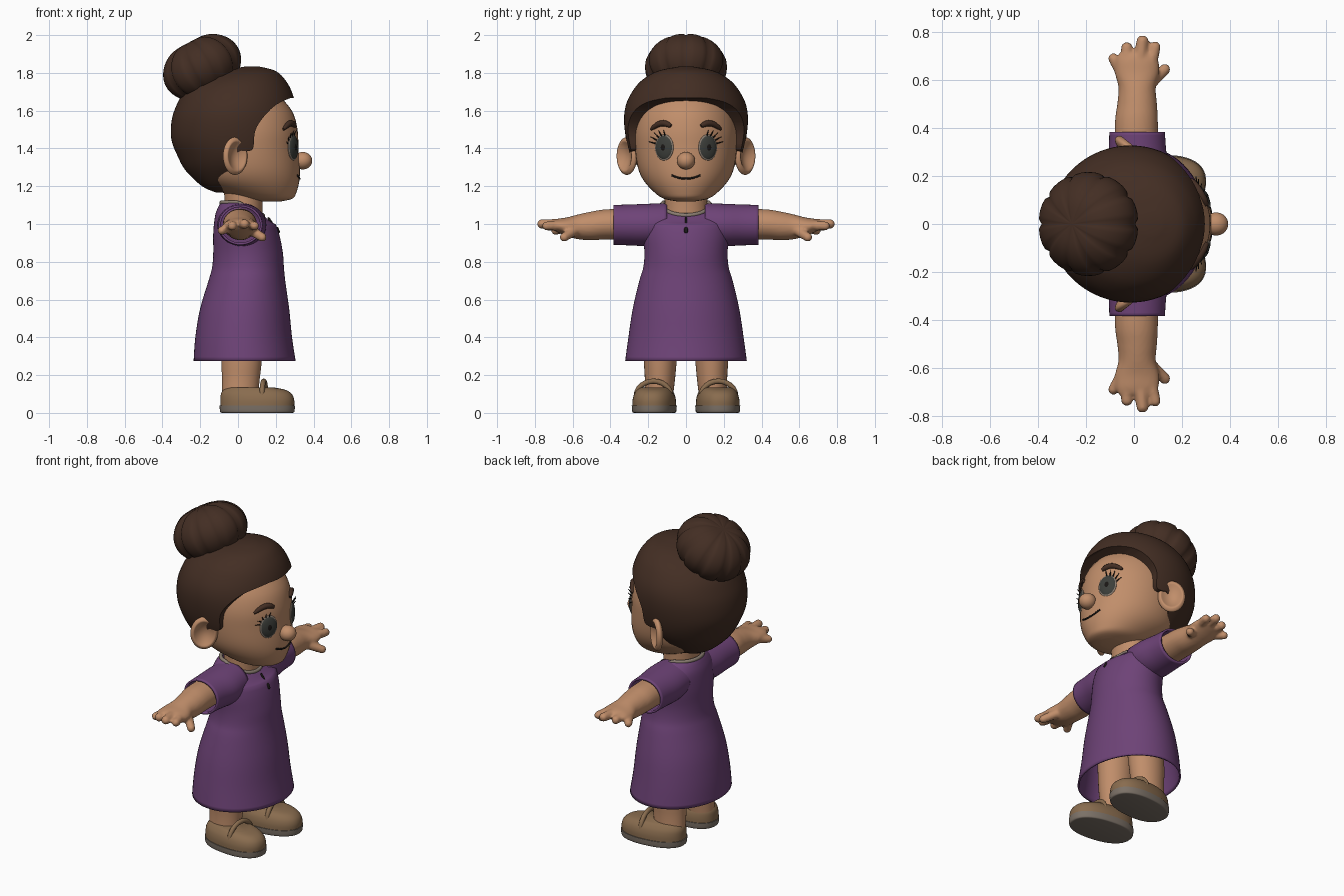
import bpy, bmesh, math
from mathutils import Vector, Matrix
from mathutils.bvhtree import BVHTree

if "Cube" in bpy.data.objects:
    bpy.data.objects.remove(bpy.data.objects["Cube"])


def material(name, *rgb):
    m = bpy.data.materials.new(name)
    m.use_nodes = True
    m.diffuse_color = (*rgb, 1)
    m.node_tree.nodes["Principled BSDF"].inputs["Base Color"].default_value = (*rgb, 1)
    return m


skin = material("warm skin", .53, .27, .145)
hair_brown = material("dark brown hair", .056, .027, .017)
purple = material("purple cloth", .155, .056, .185)
tan = material("tan leather", .25, .15, .077)
sole_grey = material("grey sole", .2, .165, .135)
collar_grey = material("grey collar", .25, .2, .16)
iris_grey = material("dark grey iris", .045, .048, .042)
black = material("near black", .01, .008, .007)


def finish(name, bm, mat, angle=50):
    bmesh.ops.recalc_face_normals(bm, faces=bm.faces)
    me = bpy.data.meshes.new(name)
    bm.to_mesh(me)
    bm.free()
    me.materials.append(mat)
    me.shade_smooth()
    me.set_sharp_from_angle(angle=math.radians(angle))
    ob = bpy.data.objects.new(name, me)
    bpy.context.collection.objects.link(ob)
    return ob


def apply_modifiers(ob):
    bpy.context.view_layer.objects.active = ob
    for mod in list(ob.modifiers):
        bpy.ops.object.modifier_apply(modifier=mod.name)


def spline(rows, steps):
    pts = [Vector(r) for r in rows]
    pts = [pts[0]] + pts + [pts[-1]]
    out = []
    for a, b, c, d in zip(pts, pts[1:], pts[2:], pts[3:]):
        for i in range(steps):
            t = i / steps
            out.append((b * 2 + (c - a) * t + (a * 2 - b * 5 + c * 4 - d) * t * t
                        + (b * 3 - a - c * 3 + d) * t ** 3) / 2)
    return out + [pts[-1]]


def loft(bm, rows, axis="z", seg=48, steps=4, power=2, caps=True):
    """Rows are (position, centre a, centre b, radius a, radius b)."""
    rings = []
    for t, ca, cb, ra, rb in spline(rows, steps):
        ring = []
        for i in range(seg):
            c, s = math.cos(math.tau * i / seg), math.sin(math.tau * i / seg)
            a = ca + ra * math.copysign(abs(c) ** (2 / power), c)
            b = cb + rb * math.copysign(abs(s) ** (2 / power), s)
            ring.append(bm.verts.new((a, b, t) if axis == "z" else (a, t, b)))
        rings.append(ring)
    for low, high in zip(rings, rings[1:]):
        for i in range(seg):
            j = (i + 1) % seg
            bm.faces.new((low[i], low[j], high[j], high[i]))
    if caps:
        bm.faces.new(rings[0])
        bm.faces.new(rings[-1])
    return bm


def capsule(bm, p, q, r, taper=1.0):
    p, d = Vector(p), Vector(q) - Vector(p)
    vs = bmesh.ops.create_uvsphere(bm, u_segments=16, v_segments=10, radius=r)["verts"]
    rot = d.to_track_quat("Z", "Y")
    for v in vs:
        if v.co.z > .001 * r:
            v.co = v.co * taper + Vector((0, 0, d.length))
        v.co = rot @ v.co + p


def ellipsoid(name, centre, radii, mat, rot=Matrix.Identity(3), shape=None):
    bm = bmesh.new()
    bmesh.ops.create_uvsphere(bm, u_segments=60, v_segments=28, radius=1)
    for v in bm.verts:
        p = shape(v.co.copy()) if shape else v.co
        v.co = rot @ Vector(a * b for a, b in zip(p, radii)) + Vector(centre)
    return finish(name, bm, mat, 80)


def tube(name, pts, r, mat, cyclic=False, radii=None):
    cu = bpy.data.curves.new(name, "CURVE")
    cu.dimensions = "3D"
    cu.bevel_depth, cu.bevel_resolution, cu.use_fill_caps = r, 4, True
    sp = cu.splines.new("POLY")
    sp.points.add(len(pts) - 1)
    for i, p in enumerate(pts):
        sp.points[i].co = (*p, 1)
        sp.points[i].radius = radii[i] if radii else 1
    sp.use_cyclic_u, sp.use_smooth = cyclic, True
    cu.materials.append(mat)
    ob = bpy.data.objects.new(name, cu)
    bpy.context.collection.objects.link(ob)
    return ob


# Head and neck
head = finish("head", loft(bmesh.new(), [
    (1.12, .17, 0, .06, .05), (1.135, .15, 0, .14, .12), (1.17, .11, 0, .2, .17),
    (1.23, .06, 0, .265, .224), (1.3, .04, 0, .287, .255), (1.4, .03, 0, .29, .27),
    (1.5, .02, 0, .295, .272), (1.6, 0, 0, .285, .25), (1.7, -.02, 0, .22, .2)]), skin, 80)
finish("neck", loft(bmesh.new(), [(.97, .03, 0, .1, .12), (1.1, .03, 0, .1, .112),
                                  (1.26, .03, 0, .11, .12)]), skin)
tree = BVHTree.FromPolygons([v.co for v in head.data.vertices],
                            [p.vertices for p in head.data.polygons])


def on_face(y, z, lift=0.0):
    hit, normal, *_ = tree.ray_cast(Vector((2, y, z)), Vector((-1, 0, 0)))
    return hit + normal * lift, normal


# Hair cap, cut open along the hairline
hair = finish("hair_cap", loft(bmesh.new(), [
    (1.168, -.08, 0, .04, .06), (1.2, -.085, 0, .105, .14), (1.28, -.03, 0, .245, .235),
    (1.36, -.01, 0, .31, .29), (1.45, -.015, 0, .338, .317), (1.55, -.015, 0, .336, .328),
    (1.63, -.01, 0, .315, .318), (1.7, 0, 0, .285, .285), (1.76, .02, 0, .232, .235),
    (1.81, .055, 0, .145, .15), (1.833, .075, 0, .04, .04)], seg=64), hair_brown)
hairline = [(.28, 1.668), (.2, 1.63), (.13, 1.56), (.09, 1.49), (.08, 1.4), (.045, 1.385),
            (0, 1.38), (-.05, 1.28), (-.075, 1.18), (-.075, 1.05)]
outline = [(.6, 1.668)] + [tuple(p) for p in spline(hairline, 3)] + [(.6, 1.05)]
bm = bmesh.new()
sides = [[bm.verts.new((x, y, z)) for x, z in outline] for y in (-.6, .6)]
for side in sides:
    bm.faces.new(side)
for i in range(len(outline)):
    bm.faces.new((sides[0][i - 1], sides[0][i], sides[1][i], sides[1][i - 1]))
cutter = finish("hairline_cutter", bm, hair_brown)
cut = hair.modifiers.new("hairline", "BOOLEAN")
cut.operation, cut.solver, cut.object = "DIFFERENCE", "EXACT", cutter
apply_modifiers(hair)
bpy.data.objects.remove(cutter)
hair.data.set_sharp_from_angle(angle=math.radians(50))


# Bun with radial grooves
def groove(p):
    a = math.atan2(p.y, p.x)
    dip = (1 - abs(math.sin(a * 5))) ** 3 * math.hypot(p.x, p.y)
    return p * (1 - .07 * dip) - Vector((0, 0, .1 * max(0, p.z) ** 12))


ellipsoid("hair_bun", (-.19, 0, 1.83), (.22, .217, .165), hair_brown,
          Matrix.Rotation(math.radians(-28), 3, "Y"), groove)

# Nose and mouth
ellipsoid("nose", (.343, 0, 1.335), (.05, .048, .046), skin)
mouth = [on_face(.075 * t / 6, 1.24 + .018 * (t / 6) ** 2, .001)[0] for t in range(-6, 7)]
tube("mouth", mouth, .005, black)


# Ear bowl: the outer side is pressed in behind a rim
def bowl(p):
    r = math.hypot(p.y, p.z)
    if p.x > 0 and r < .8:
        p.x -= 1.3 * (1 - (r / .8) ** 2)
    return p


for s, side in ((1, "left"), (-1, "right")):
    # Eye, brow, lashes and ear
    spot, normal = on_face(s * .115, 1.405)
    turn = normal.to_track_quat("X", "Z").to_matrix()
    ellipsoid(side + "_eye_white", spot, (.011, .055, .069), collar_grey, turn)
    ellipsoid(side + "_iris", spot, (.017, .051, .064), iris_grey, turn)
    ellipsoid(side + "_pupil", spot + normal * .002, (.017, .024, .032), black, turn)
    brow = [on_face(s * (.078 + .105 * t / 8), 1.508 + .028 * math.sin(math.pi * (t + 1) / 9)
                    - .001 * t, .004)[0] for t in range(9)]
    tube(side + "_brow", brow, .016, hair_brown, radii=[.6, .9, 1, 1, 1, .95, .85, .7, .4])
    bm = bmesh.new()
    for degrees in (20, 38, 56, 74, 95):
        a = math.radians(degrees)
        y, z = s * math.cos(a), math.sin(a)
        capsule(bm, on_face(s * .115 + y * .051, 1.405 + z * .064, .002)[0],
                on_face(s * .115 + y * .072, 1.405 + z * .09, .022)[0], .004, .4)
    finish(side + "_lashes", bm, black)
    ellipsoid(side + "_ear", (-.015, s * .313, 1.36), (.032, .078, .1), skin,
              Matrix.Rotation(s * math.radians(52), 3, "Z"), bowl)

    # Sleeve
    bm = loft(bmesh.new(), [(.1, .02, 1.0, .125, .11), (.2, .02, .995, .13, .112),
                            (.3, .015, .995, .12, .108), (.385, .013, .995, .116, .106)],
              axis="y", caps=False)
    for v in bm.verts:
        v.co.y *= s
    sleeve = finish(side + "_sleeve", bm, purple)
    sleeve.modifiers.new("cloth", "SOLIDIFY").thickness = .012

    # Arm and hand, fused into one skin
    bm = loft(bmesh.new(), [
        (.25, .01, 1.0, .09, .082), (.42, .01, .998, .09, .08), (.5, .013, .99, .083, .076),
        (.57, .013, .985, .078, .066), (.63, .013, .985, .093, .05),
        (.68, .013, .992, .09, .036), (.71, .013, .995, .08, .024)], axis="y", seg=32)
    for p, q, r in (((-.05, .63, .98), (-.085, .69, .965), .026),
                    ((-.03, .67, .993), (-.03, .735, .99), .028),
                    ((.025, .68, .998), (.035, .762, 1.0), .029),
                    ((.07, .67, .992), (.088, .738, .99), .027),
                    ((.07, .59, .965), (.128, .645, .93), .027)):
        capsule(bm, p, q, r, .9)
    for v in bm.verts:
        v.co.y *= s
    arm = finish(side + "_arm", bm, skin)
    fuse = arm.modifiers.new("fuse", "REMESH")
    fuse.mode, fuse.voxel_size, fuse.use_smooth_shade = "VOXEL", .008, True
    arm.modifiers.new("soften", "SMOOTH").iterations = 4
    apply_modifiers(arm)

    # Leg
    finish(side + "_leg", loft(bmesh.new(), [
        (.08, .01, s * .145, .095, .075), (.18, .015, s * .138, .1, .08),
        (.3, .02, s * .135, .108, .088), (.6, .03, s * .12, .12, .1)]), skin)

    # Shoe: sole, upper and strap, toes turned slightly out
    sole = loft(bmesh.new(), [(0, 0, 0, .185, .105), (.006, 0, 0, .197, .114),
                              (.04, 0, 0, .2, .117)], power=2.3)
    upper = loft(bmesh.new(), [(.036, 0, 0, .196, .113), (.07, 0, 0, .196, .112),
                               (.1, -.005, 0, .188, .104), (.122, -.015, 0, .165, .09),
                               (.134, -.035, 0, .125, .078)], power=2.3)
    strap = tube(side + "_shoe_strap", [
        (.035, .092 * math.cos(math.pi * i / 12), .09 + .078 * math.sin(math.pi * i / 12))
        for i in range(13)], .014, tan)
    for ob in (finish(side + "_sole", sole, sole_grey),
               finish(side + "_shoe_upper", upper, tan), strap):
        ob.location = (.102, s * .168, 0)
        ob.rotation_euler.z = s * math.radians(6)


# Dress with a lowered front neckline
def neck_dip(x, z):
    return z - max(0, x) * max(0, z - 1) * 4.5


bm = loft(bmesh.new(), [
    (.275, .035, 0, .27, .322), (.4, .03, 0, .256, .305), (.55, .035, 0, .236, .282),
    (.7, .047, 0, .203, .247), (.77, .053, 0, .19, .226), (.85, .053, 0, .184, .22),
    (.95, .043, 0, .174, .228), (1.04, .03, 0, .152, .22), (1.09, .025, 0, .13, .175),
    (1.115, .022, 0, .112, .128)], seg=64, caps=False)
for v in bm.verts:
    v.co.z = neck_dip(v.co.x, v.co.z)
dress = finish("dress", bm, purple)
dress.modifiers.new("cloth", "SOLIDIFY").thickness = .01

# Collar trim and zip pull
ring = []
for i in range(48):
    a = math.tau * i / 48
    x = .022 + .11 * math.cos(a)
    ring.append((x, .125 * math.sin(a), neck_dip(x, 1.113)))
tube("collar_trim", ring, .011, collar_grey, cyclic=True)
bm = bmesh.new()
capsule(bm, (.162, 0, 1.03), (.208, 0, .965), .006)
capsule(bm, (.205, 0, .975), (.212, 0, .96), .01)
finish("zip_pull", bm, black)
